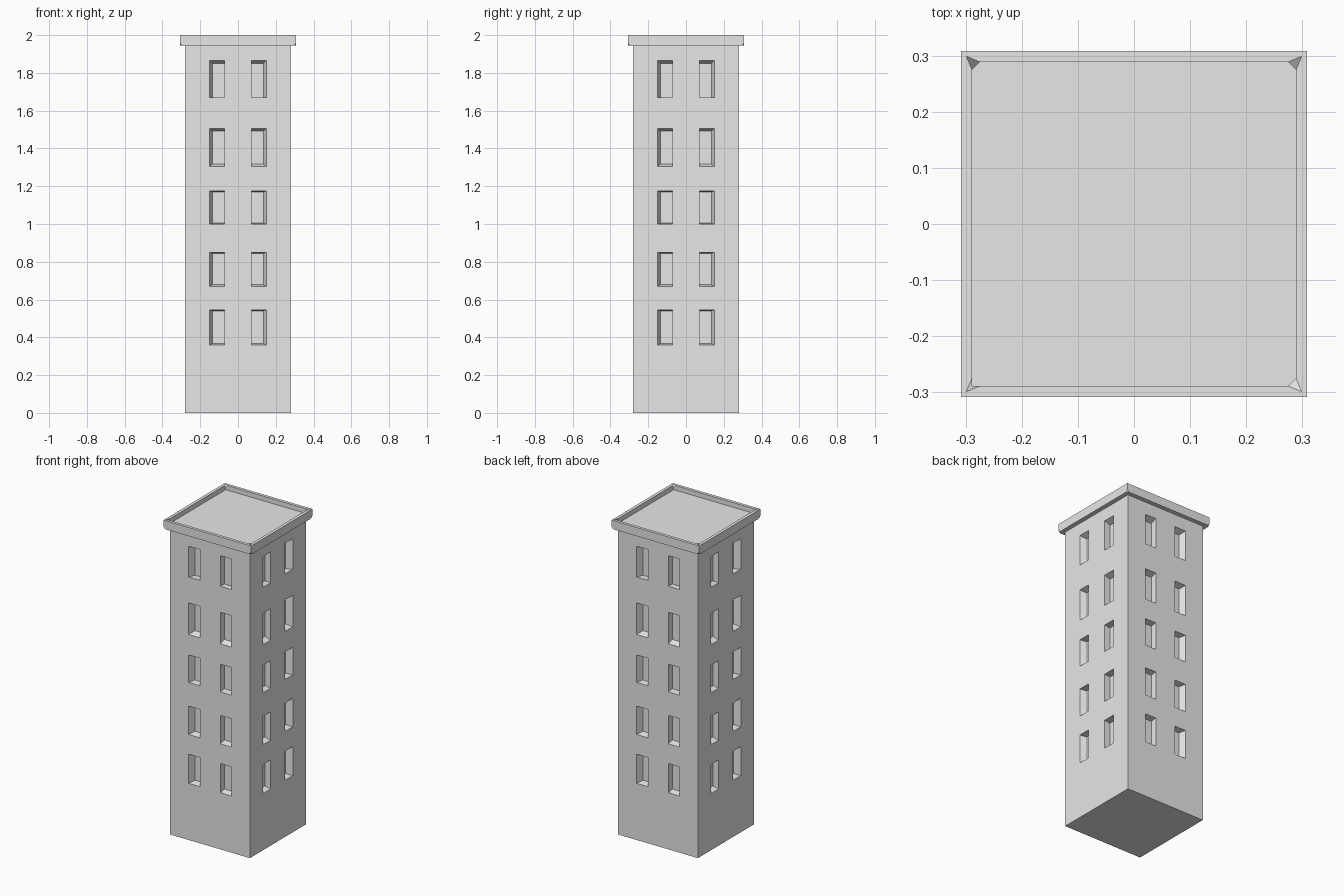
import bpy
import bmesh
from mathutils import Matrix, Vector
from math import pi

cube = bpy.data.objects.get("Cube")
if cube:
    bpy.data.objects.remove(cube, do_unlink=True)

# One plain grey for the whole building
grey = bpy.data.materials.new("plain grey")
grey.use_nodes = True
grey.diffuse_color = (0.8, 0.8, 0.8, 1)
grey.node_tree.nodes["Principled BSDF"].inputs["Base Color"].default_value = (0.8, 0.8, 0.8, 1)

HALF = 0.28          # half width of the tower
WALL_TOP = 1.945     # underside of the parapet
DEPTH = 0.04         # window recess
INNER, OUTER, SPLAY = 0.072, 0.15, 0.015

# Window rows: bottom, top, sill slope, lintel slope
ROWS = [(0.36, 0.545, 0.008, 0.005), (0.67, 0.85, 0.009, 0.005),
        (1.0, 1.175, 0.005, 0.005), (1.305, 1.505, 0.013, 0.012),
        (1.67, 1.865, 0.0, 0.015)]


def finish(name, bm):
    bmesh.ops.recalc_face_normals(bm, faces=bm.faces)
    mesh = bpy.data.meshes.new(name)
    bm.to_mesh(mesh)
    bm.free()
    mesh.materials.append(grey)
    obj = bpy.data.objects.new(name, mesh)
    bpy.context.collection.objects.link(obj)
    return obj


def quad(bm, points):
    return bm.faces.new([bm.verts.new(p) for p in points])


def rect(x0, x1, z0, z1, y):
    return [Vector(p) for p in ((x0, y, z0), (x1, y, z0), (x1, y, z1), (x0, y, z1))]


def add_wall(bm, turn):
    """One wall as a grid of panels, with recessed panels for windows."""
    xs = [-HALF, -OUTER, -INNER, INNER, OUTER, HALF]
    zs = [0] + [z for row in ROWS for z in row[:2]] + [WALL_TOP]
    for i, (x0, x1) in enumerate(zip(xs, xs[1:])):
        for j, (z0, z1) in enumerate(zip(zs, zs[1:])):
            rim = [turn @ p for p in rect(x0, x1, z0, z1, -HALF)]
            if i not in (1, 3) or j % 2 == 0:
                quad(bm, rim)
                continue
            sill, lintel = ROWS[j // 2][2:]
            left = x0 + (SPLAY if i == 1 else 0)
            right = x1 - (SPLAY if i == 3 else 0)
            pane = [turn @ p for p in
                    rect(left, right, z0 + sill, z1 - lintel, DEPTH - HALF)]
            quad(bm, pane)
            for k in range(4):
                n = (k + 1) % 4
                quad(bm, (rim[k], rim[n], pane[n], pane[k]))


# Tower walls with five rows of windows on every side
bm = bmesh.new()
for side in range(4):
    add_wall(bm, Matrix.Rotation(side * pi / 2, 3, "Z"))
bmesh.ops.remove_doubles(bm, verts=bm.verts, dist=0.0005)
bmesh.ops.holes_fill(bm, edges=[e for e in bm.edges if e.is_boundary], sides=0)
finish("tower_walls", bm)

# Parapet slab with a sunken roof and clipped corners
bm = bmesh.new()
bmesh.ops.create_cube(bm, size=1)
bmesh.ops.scale(bm, vec=(0.616, 0.616, 2 - WALL_TOP), verts=bm.verts)
bmesh.ops.translate(bm, vec=(0, 0, (2 + WALL_TOP) / 2), verts=bm.verts)
corners = list(bm.verts)
top = max(bm.faces, key=lambda f: f.calc_center_median().z)
bmesh.ops.inset_region(bm, faces=[top], thickness=0.027)
roof = bmesh.ops.extrude_face_region(bm, geom=[top])["geom"]
bmesh.ops.translate(bm, vec=(0, 0, -0.03),
                    verts=[g for g in roof if isinstance(g, bmesh.types.BMVert)])
if top.is_valid:
    bmesh.ops.delete(bm, geom=[top], context="FACES_ONLY")
bmesh.ops.bevel(bm, geom=corners, offset=0.014, segments=1, profile=0.5,
                affect="VERTICES")
finish("parapet_roof", bm)
